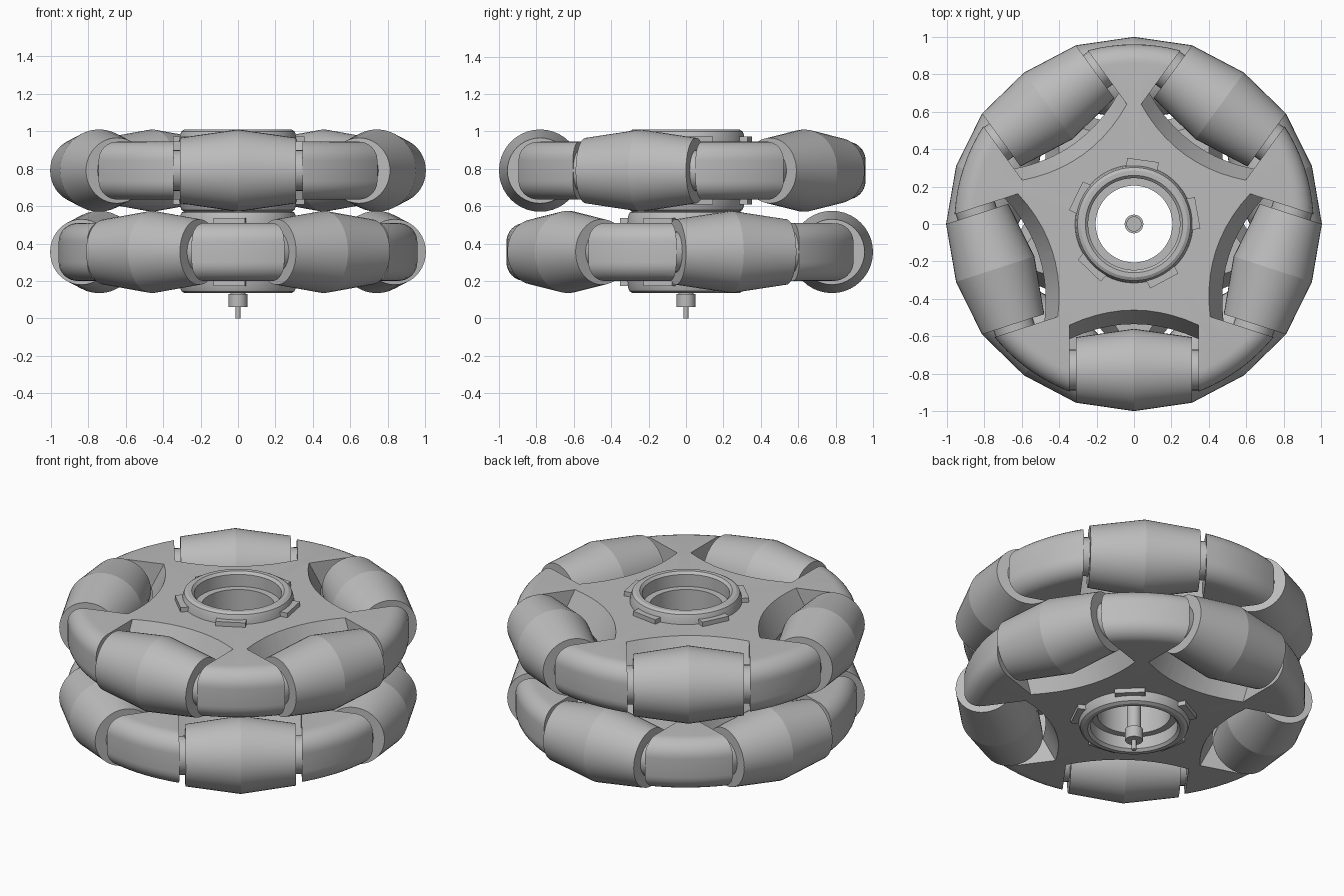
import bpy, bmesh, math
from mathutils import Matrix

if "Cube" in bpy.data.objects:
    bpy.data.objects.remove(bpy.data.objects["Cube"])

grey = bpy.data.materials.new("light_grey")
GREY = (0.5, 0.5, 0.5, 1)
grey.diffuse_color = GREY
grey.use_nodes = True
grey.node_tree.nodes["Principled BSDF"].inputs["Base Color"].default_value = GREY


def make(name, bm, matrix=Matrix()):
    bmesh.ops.recalc_face_normals(bm, faces=bm.faces)
    mesh = bpy.data.meshes.new(name)
    bm.to_mesh(mesh)
    bm.free()
    mesh.materials.append(grey)
    ob = bpy.data.objects.new(name, mesh)
    ob.matrix_world = matrix
    bpy.context.collection.objects.link(ob)
    return ob


def smooth(ob, angle=30):
    bpy.ops.object.select_all(action='DESELECT')
    ob.select_set(True)
    bpy.context.view_layer.objects.active = ob
    bpy.ops.object.shade_smooth_by_angle(angle=math.radians(angle))


def lathe(profile, steps):
    """Spin a closed (radius, height) profile around z."""
    bm = bmesh.new()
    vs = [bm.verts.new((r, 0, z)) for r, z in profile]
    es = [bm.edges.new((vs[i - 1], vs[i])) for i in range(len(vs))]
    bmesh.ops.spin(bm, geom=vs + es, axis=(0, 0, 1), cent=(0, 0, 0),
                   angle=math.tau, steps=steps, use_merge=False)
    bmesh.ops.remove_doubles(bm, verts=bm.verts, dist=1e-4)
    bmesh.ops.dissolve_degenerate(bm, edges=bm.edges, dist=1e-5)
    return bm


def boolean(ob, cutters, operation):
    for c in cutters:
        mod = ob.modifiers.new("bool", 'BOOLEAN')
        mod.operation, mod.solver, mod.object = operation, 'EXACT', c
    bpy.context.view_layer.update()
    new = bpy.data.meshes.new_from_object(
        ob.evaluated_get(bpy.context.evaluated_depsgraph_get()))
    ob.modifiers.clear()
    ob.data = new
    for c in cutters:
        bpy.data.objects.remove(c)


def roller_slot(matrix):
    """Cutter with end walls and a bowed inner wall that is ridged at mid height."""
    bm = bmesh.new()
    rings = []
    n = 10
    for i in range(n + 1):
        t = 2 * i / n - 1
        a = 0.46 + 0.08 * t * t
        pts = [(1.3, -0.3), (1.3, 0.3), (a - 0.07, 0.3), (a + 0.075, 0), (a - 0.07, -0.3)]
        rings.append([bm.verts.new((0.345 * t, -y, z)) for y, z in pts])
    for r0, r1 in zip(rings, rings[1:]):
        for k in range(5):
            bm.faces.new((r0[k - 1], r0[k], r1[k], r1[k - 1]))
    bm.faces.new(rings[0])
    bm.faces.new(rings[-1])
    return make("slot_cutter", bm, matrix)


def block(size, matrix):
    bm = bmesh.new()
    bmesh.ops.create_cube(bm, size=1, matrix=Matrix.Diagonal((*size, 1)))
    return make("lug_block", bm, matrix)


# Half profile of the hub: bore step, collar, flat web, rounded rim
half = [(0.205, 0.13), (0.245, 0.13), (0.245, 0.205), (0.26, 0.22), (0.285, 0.22),
        (0.302, 0.21), (0.31, 0.19), (0.315, 0.155)]
for i in range(9):
    a = math.radians(90 - 90 * i / 8)
    half.append((0.86 + 0.1 * math.cos(a), 0.055 + 0.1 * math.sin(a)))
hub_profile = half + [(r, -z) for r, z in reversed(half)]

# Closed barrel and washer profiles
barrel = [(0, -0.31), (0.175, -0.31), (0.22, 0), (0.175, 0.31), (0, 0.31)]
spindle = [(0, -0.35), (0.11, -0.35), (0.11, 0.35), (0, 0.35)]

for level, z, turn in (("lower", 0.355, 36), ("upper", 0.79, 0)):
    up = Matrix.Translation((0, 0, z))
    spots = [up @ Matrix.Rotation(math.radians(turn + 72 * k), 4, 'Z') for k in range(5)]

    # Hub with five roller slots
    hub = make(level + "_hub", lathe(hub_profile, 96), up)
    boolean(hub, [roller_slot(m) for m in spots], 'DIFFERENCE')
    smooth(hub)

    # Low lugs around both collars
    for k, m in enumerate(spots):
        for side in (-1, 1):
            spin = Matrix.Rotation(math.radians(-8), 4, 'Z')
            lug = block((0.17, 0.06, 0.035), m @ spin @ Matrix.Translation((0, 0.315, side * 0.165)))
            lug.name = f"{level}_collar_lug"

    # Barrel rollers on their spindles
    for m in spots:
        place = m @ Matrix.Translation((0, -0.78, 0)) @ Matrix.Rotation(math.pi / 2, 4, 'Y')
        smooth(make(level + "_roller", lathe(barrel, 40), place), 14)
        smooth(make(level + "_spindle", lathe(spindle, 24), place))

# Stepped centre pin
pin = [(0, 0), (0.013, 0), (0.013, 0.06), (0.05, 0.06), (0.05, 0.13),
       (0.04, 0.13), (0.04, 0.55), (0, 0.55)]
smooth(make("centre_pin", lathe(pin, 24)))
